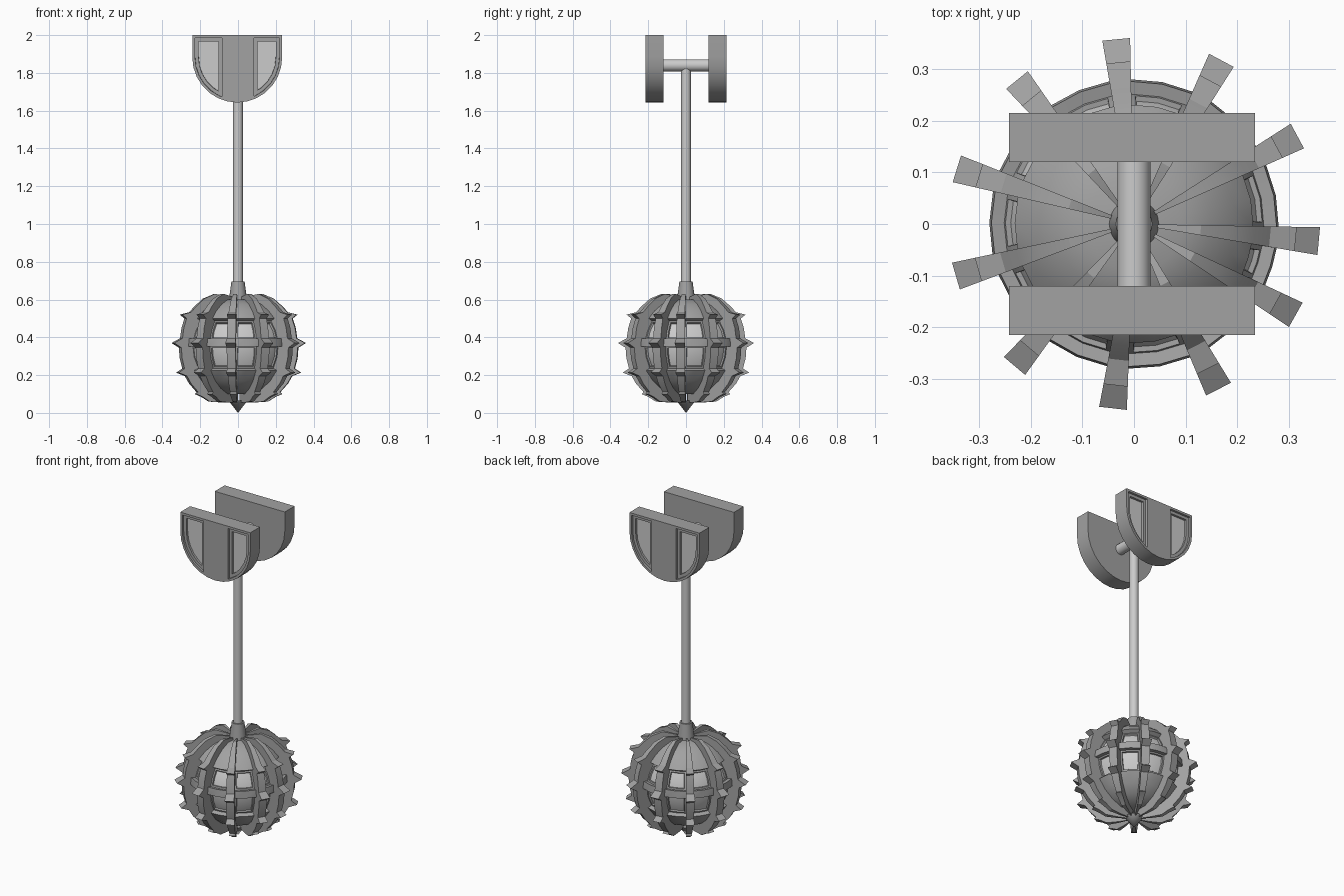
import bpy, bmesh
from math import sin, cos, radians, pi, sqrt
from mathutils import Vector, Matrix

if "Cube" in bpy.data.objects:
    bpy.data.objects.remove(bpy.data.objects["Cube"])

STEP = 33.6          # angle between ribs
START = -5.3         # centre angle of the first rib
HALF = 4.3           # half of a rib's wedge angle
RIBS = 11


def grey(name, v):
    m = bpy.data.materials.new(name)
    m.diffuse_color = (v, v, v, 1)
    m.use_nodes = True
    m.node_tree.nodes["Principled BSDF"].inputs["Base Color"].default_value = m.diffuse_color
    return m


DARK, LIGHT = grey("dark_iron", .36), grey("light_steel", .85)


def finish(name, bm, mats, angle=30):
    bmesh.ops.recalc_face_normals(bm, faces=bm.faces)
    me = bpy.data.meshes.new(name)
    for m in mats:
        me.materials.append(m)
    bm.to_mesh(me)
    bm.free()
    ob = bpy.data.objects.new(name, me)
    bpy.context.collection.objects.link(ob)
    bpy.ops.object.select_all(action='DESELECT')
    ob.select_set(True)
    bpy.context.view_layer.objects.active = ob
    bpy.ops.object.shade_smooth_by_angle(angle=radians(angle))
    return ob


def cone(name, r1, r2, a, b, mat, segs=20):
    a, b = Vector(a), Vector(b)
    bm = bmesh.new()
    rot = (b - a).to_track_quat('Z', 'Y').to_matrix().to_4x4()
    bmesh.ops.create_cone(bm, cap_ends=True, segments=segs, radius1=r1, radius2=r2,
                          depth=(b - a).length, matrix=Matrix.Translation((a + b) / 2) @ rot)
    return finish(name, bm, [mat])


# Rod, cross bar, collar and bottom point
cone("hanging_rod", .026, .026, (0, 0, .66), (0, 0, 1.84), LIGHT)
cone("cross_bar", .032, .032, (0, -.13, 1.84), (0, .13, 1.84), LIGHT)
cone("collar", .048, .035, (0, 0, .6), (0, 0, .695), DARK)
cone("bottom_point", 0, .05, (0, 0, 0), (0, 0, .065), DARK, 12)


# Wall brackets: rounded plates with two stepped recesses on the outer face
def bracket(name, side):
    bm = bmesh.new()
    outline = [(-.238, 2), (.238, 2)]
    outline += [(.238 * cos(t), 1.883 - .24 * sin(t)) for t in (pi * i / 14 for i in range(15))]
    y_in, y_out = side * .12, side * .215
    face = bm.faces.new([bm.verts.new((x - .004, y_in, z)) for x, z in outline])
    ext = bmesh.ops.extrude_face_region(bm, geom=[face])
    for v in ext['geom']:
        if isinstance(v, bmesh.types.BMVert):
            v.co.y = y_out
    bmesh.ops.recalc_face_normals(bm, faces=bm.faces)
    for x in (-.07, .07):
        bmesh.ops.bisect_plane(bm, geom=bm.verts[:] + bm.edges[:] + bm.faces[:],
                               plane_co=(x, 0, 0), plane_no=(1, 0, 0))
    panels = [f for f in bm.faces if f.normal.y * side > .9 and abs(f.calc_center_median().x) > .07]
    for thick, depth in ((.014, 0), (.001, -.012), (.018, 0), (.001, -.012)):
        bmesh.ops.inset_individual(bm, faces=panels, thickness=thick, depth=depth,
                                   use_even_offset=True)
    for f in panels:
        f.material_index = 1
    finish(name, bm, [DARK, LIGHT])


bracket("front_bracket", -1)
bracket("back_bracket", 1)

# Ball shell: grid of longitudes and heights, with deep windows between ribs
bm = bmesh.new()
longs = []
for i in range(RIBS):
    c = START + i * STEP
    end = c + STEP - HALF if i < RIBS - 1 else START + 360 - HALF
    longs += [(c - HALF, False), (c + HALF, True), ((c + HALF + end) / 2, True)]
heights = [.1, .13, .17, .225, .29, .352, .395, .445, .5, .54, .575, .6]
window_rows = ((3, 4), (6, 7))
rings = []
for z in heights:
    r = .28 * sqrt(max(0, 1 - ((z - .35) / .265) ** 2))
    rings.append([bm.verts.new((r * cos(radians(a)), r * sin(radians(a)), z)) for a, _ in longs])
n = len(longs)
windows = {}
for j in range(len(heights) - 1):
    for i in range(n):
        k = (i + 1) % n
        f = bm.faces.new((rings[j][i], rings[j][k], rings[j + 1][k], rings[j + 1][i]))
        for row, pair in enumerate(window_rows):
            if longs[i][1] and j in pair:
                windows.setdefault((i // 3, row), []).append(f)
bm.faces.new(rings[0][::-1])
bm.faces.new(rings[-1])
bmesh.ops.recalc_face_normals(bm, faces=bm.faces)
for faces in windows.values():
    for thick, depth in ((.002, -.025), (.009, 0), (.002, -.01)):
        bmesh.ops.inset_region(bm, faces=faces, thickness=thick, depth=depth,
                               use_even_offset=True)
    for f in faces:
        f.material_index = 1
finish("ball_shell", bm, [DARK, LIGHT])

# Spiked ribs: wedge-shaped profiles around the ball
rib = [(.02, .6), (.05, .615), (.13, .63), (.19, .605), (.235, .565), (.265, .533), (.315, .52),
       (.29, .5), (.306, .45), (.314, .395), (.36, .37), (.32, .345), (.316, .29), (.302, .235),
       (.335, .213), (.288, .195), (.265, .155), (.225, .11), (.235, .1), (.2, .085),
       (.16, .06), (.09, .055), (.02, .055)]
bm = bmesh.new()
for i in range(RIBS):
    sides = []
    for a in (-HALF, HALF):
        t = radians(START + i * STEP + a)
        sides.append([bm.verts.new((r * cos(t), r * sin(t), z)) for r, z in rib])
    bm.faces.new(sides[0])
    bm.faces.new(sides[1][::-1])
    for k in range(len(rib)):
        m = (k + 1) % len(rib)
        bm.faces.new((sides[0][k], sides[1][k], sides[1][m], sides[0][m]))
finish("spiked_ribs", bm, [DARK], 20)
